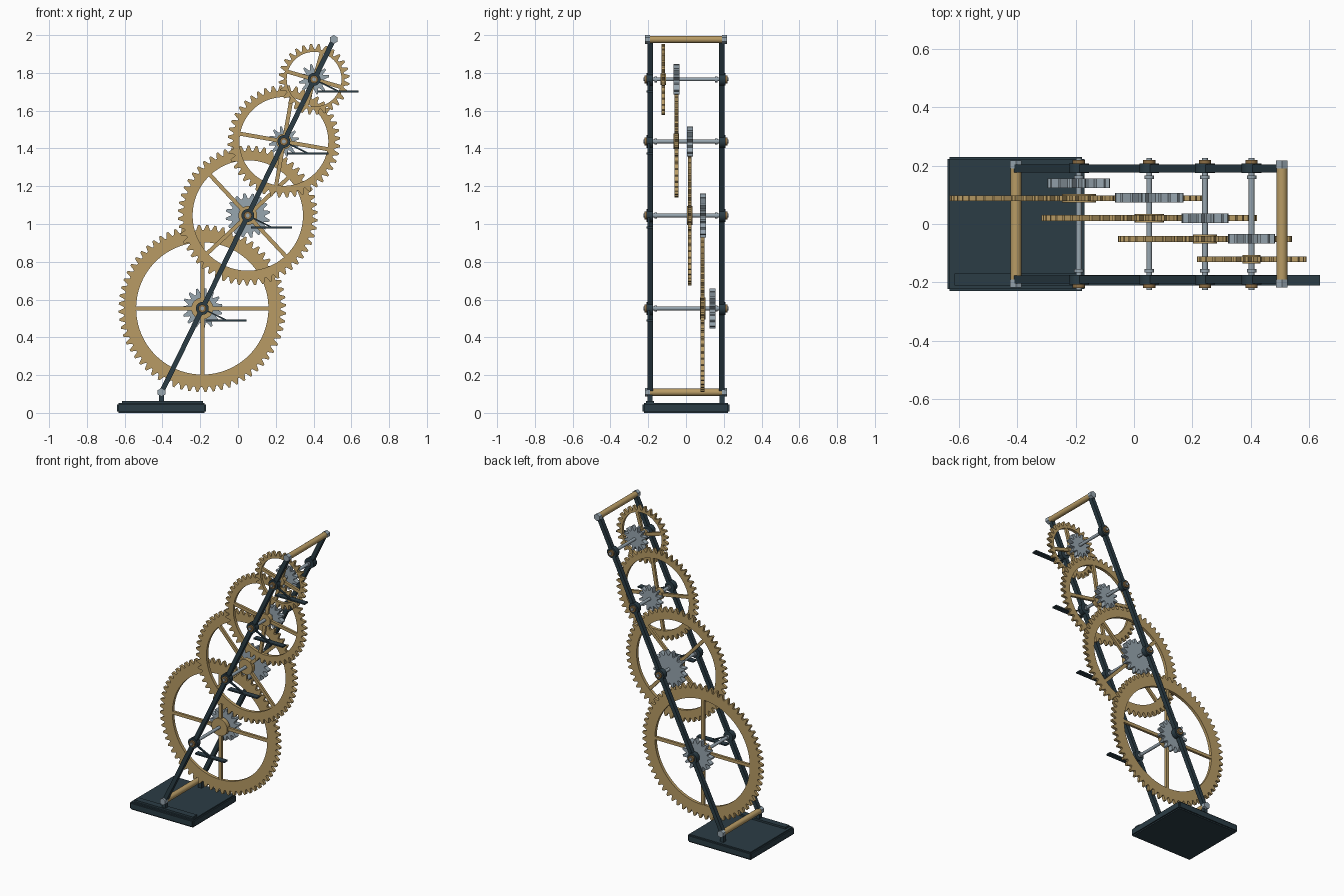
import bpy, bmesh, math
from mathutils import Matrix, Vector

cube = bpy.data.objects.get("Cube")
if cube:
    bpy.data.objects.remove(cube)


def material(name, rgb):
    m = bpy.data.materials.new(name)
    m.use_nodes = True
    m.diffuse_color = (*rgb, 1)
    m.node_tree.nodes["Principled BSDF"].inputs["Base Color"].default_value = (*rgb, 1)
    return m


BRASS = material("brass", (0.48, 0.33, 0.13))
STEEL = material("steel", (0.31, 0.38, 0.43))
SLATE = material("dark slate", (0.024, 0.046, 0.06))
BRONZE = material("bronze", (0.27, 0.16, 0.06))


def finish(bm, name, mat, smooth=False):
    bmesh.ops.recalc_face_normals(bm, faces=bm.faces)
    mesh = bpy.data.meshes.new(name)
    bm.to_mesh(mesh)
    bm.free()
    mesh.materials.append(mat)
    ob = bpy.data.objects.new(name, mesh)
    bpy.context.collection.objects.link(ob)
    if smooth:
        bpy.ops.object.select_all(action="DESELECT")
        ob.select_set(True)
        bpy.context.view_layer.objects.active = ob
        bpy.ops.object.shade_smooth_by_angle(angle=math.radians(40))
    return ob


def add_box(bm, center, size, turn=None):
    mat = Matrix.Translation(center) @ (turn or Matrix()) @ Matrix.Diagonal((*size, 1))
    bmesh.ops.create_cube(bm, size=1, matrix=mat)


def box(name, mat, center, size, turn=None, bevel=0):
    bm = bmesh.new()
    add_box(bm, center, size, turn)
    if bevel:
        bmesh.ops.bevel(bm, geom=bm.edges[:], offset=bevel, segments=2, affect="EDGES")
    return finish(bm, name, mat)


def bar(name, mat, a, b, width, depth):
    """Square bar between two points (x, z) at the same y."""
    a, b = Vector(a), Vector(b)
    d = b - a
    turn = Matrix.Rotation(math.atan2(d.x, d.z), 4, "Y")
    return box(name, mat, (a + b) / 2, (width, depth, d.length), turn)


def rod(name, mat, x, z, y0, y1, radius, sides=24):
    """Cylinder lying along y."""
    bm = bmesh.new()
    turn = Matrix.Translation((x, (y0 + y1) / 2, z)) @ Matrix.Rotation(math.pi / 2, 4, "X")
    bmesh.ops.create_cone(bm, cap_ends=True, segments=sides, radius1=radius,
                          radius2=radius, depth=abs(y1 - y0), matrix=turn)
    return finish(bm, name, mat, sides > 6)


def gear(name, mat, x, y, z, tip, root, inner, teeth, thick, spokes=0, spin=0.0):
    bm = bmesh.new()
    loops = []
    for side in (-0.5, 0.5):
        outer, hole = [], []
        for t in range(teeth):
            for part, r in ((0, root), (0.28, tip), (0.52, tip), (0.8, root)):
                a = 2 * math.pi * (t + part) / teeth
                for ring, rad in ((outer, r), (hole, inner)):
                    ring.append(bm.verts.new((x + rad * math.cos(a), y + side * thick,
                                              z + rad * math.sin(a))))
        loops.append((outer, hole))
    (fo, fi), (bo, bi) = loops
    n = len(fo)
    for i in range(n):
        j = (i + 1) % n
        for p, q in ((fo, fi), (bo, bi), (fo, bo), (fi, bi)):
            bm.faces.new((p[i], p[j], q[j], q[i]))
    # straight spokes across the opening
    for s in range(spokes // 2):
        turn = Matrix.Rotation(-math.radians(spin) - s * 2 * math.pi / spokes, 4, "Y")
        add_box(bm, (x, y, z), (2 * inner + 0.02, thick * 0.8, 0.021), turn)
    return finish(bm, name, mat)


# base with front plate
box("base", SLATE, (-0.405, 0, 0.026), (0.47, 0.46, 0.052), bevel=0.008)
box("base_plate", SLATE, (-0.4, -0.19, 0.056), (0.43, 0.042, 0.016))

# leaning frame
FOOT, HEAD = (-0.405, 0.109), (0.507, 1.977)
for side, label in ((-1, "front"), (1, "back")):
    y = side * 0.19
    bar(label + "_rail", SLATE, (FOOT[0], y, FOOT[1]), (HEAD[0], y, HEAD[1]), 0.026, 0.028)
    box(label + "_foot", SLATE, (FOOT[0], y, 0.08), (0.026, 0.026, 0.06))
    for end, (x, z) in (("lower", FOOT), ("upper", HEAD)):
        rod(f"{label}_{end}_bolt", STEEL, x, z, side * 0.19, side * 0.217, 0.023, 6)
for end, (x, z) in (("lower", FOOT), ("upper", HEAD)):
    rod(end + "_crossbar", BRASS, x, z, -0.195, 0.195, 0.019)

# per shaft: x, z, wheel (y, radius, inner, teeth, spin, hub), pinion (y, radius, teeth)
SHAFTS = [
    (-0.189, 0.553, (0.088, 0.443, 0.35, 64, 0, 0.058), (0.14, 0.107, 15)),
    (0.052, 1.045, (0.02, 0.37, 0.292, 54, 43, 0.05), (0.09, 0.118, 16)),
    (0.243, 1.437, (-0.051, 0.298, 0.235, 44, -10, 0.041), (0.02, 0.081, 12)),
    (0.403, 1.766, (-0.121, 0.188, 0.145, 28, -16, 0.031), (-0.051, 0.081, 12)),
]
for i, (x, z, wheel, pinion) in enumerate(SHAFTS, 1):
    wy, wr, wi, wt, spin, hub = wheel
    py, pr, pt = pinion
    gear(f"wheel_{i}", BRASS, x, wy, z, wr, wr - 0.028, wi, wt, 0.02, 4, spin)
    rod(f"wheel_hub_{i}", BRASS, x, z, wy - 0.015, wy + 0.015, hub)
    gear(f"pinion_{i}", STEEL, x, py, z, pr, pr - 0.028, 0.008, pt, 0.032)
    rod(f"shaft_{i}", STEEL, x, z, -0.226, 0.226, 0.01)
    for side, label in ((-1, "front"), (1, "back")):
        rod(f"{label}_boss_{i}", SLATE, x, z, side * 0.174, side * 0.208, 0.034)
        rod(f"{label}_bushing_{i}", BRONZE, x, z, side * 0.2, side * 0.219, 0.021)
        rod(f"{label}_collar_{i}", STEEL, x, z, side * 0.154, side * 0.166, 0.016)
    # flat tag on a slanted stem
    bar(f"tag_stem_{i}", SLATE, (x, -0.197, z), (x + 0.125, -0.197, z - 0.062), 0.008, 0.012)
    box(f"tag_{i}", SLATE, (x + 0.126, -0.192, z - 0.064), (0.218, 0.036, 0.009))
